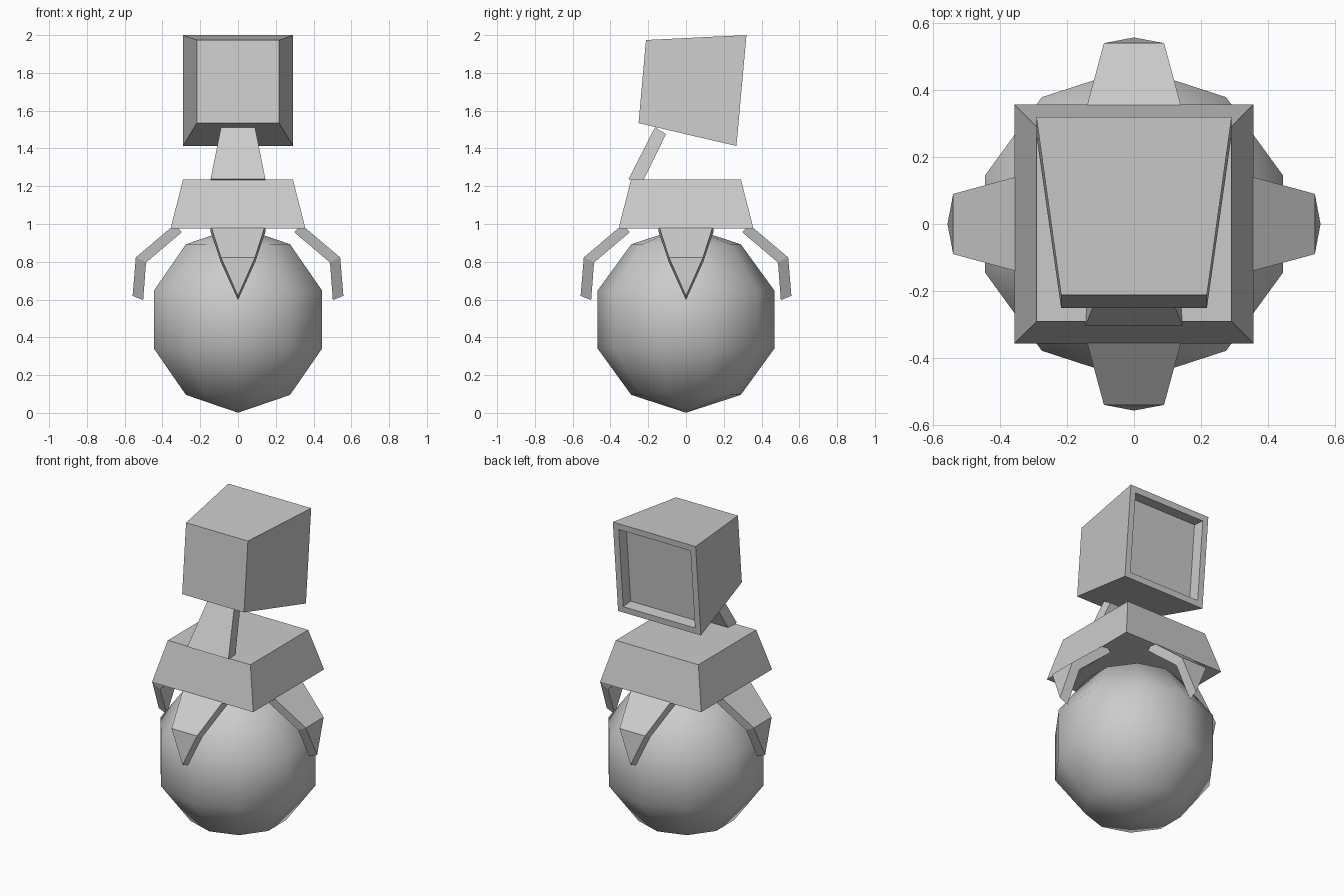
import bpy, bmesh
from math import pi
from mathutils import Matrix

if "Cube" in bpy.data.objects:
    bpy.data.objects.remove(bpy.data.objects["Cube"])


def finish(name, bm):
    bmesh.ops.remove_doubles(bm, verts=bm.verts, dist=1e-4)
    bmesh.ops.recalc_face_normals(bm, faces=bm.faces)
    me = bpy.data.meshes.new(name)
    bm.to_mesh(me)
    bm.free()
    ob = bpy.data.objects.new(name, me)
    bpy.context.collection.objects.link(ob)
    return ob


def loft(rings):
    """Skin a list of four-cornered rings and cap both ends."""
    bm = bmesh.new()
    loops = [[bm.verts.new(p) for p in ring] for ring in rings]
    for a, b in zip(loops, loops[1:]):
        for i in range(4):
            j = (i + 1) % 4
            bm.faces.new((a[i], a[j], b[j], b[i]))
    bm.faces.new(loops[0])
    bm.faces.new(loops[-1])
    return bm


def plate(stations):
    """Thick strip: each station is (half width, outer (y, z), inner (y, z))."""
    return loft([[(-w, *o), (w, *o), (w, *i), (-w, *i)] for w, o, i in stations])


# Ball: coarse smooth sphere
bm = bmesh.new()
bmesh.ops.create_uvsphere(bm, u_segments=10, v_segments=5, radius=0.493,
                          matrix=Matrix.Translation((0, 0, 0.494)) @ Matrix.Rotation(pi / 2, 4, 'Z'))
# keep one column of vertices on the y axis
if max(v.co.y for v in bm.verts) < max(v.co.x for v in bm.verts):
    bmesh.ops.rotate(bm, verts=bm.verts, matrix=Matrix.Rotation(pi / 2, 3, 'Z'))
ball = finish("ball", bm)
for p in ball.data.polygons:
    p.use_smooth = True

# Body: tapered block
finish("body", loft([[(-w, -w, z), (w, -w, z), (w, w, z), (-w, w, z)]
                     for w, z in ((0.357, 0.976), (0.291, 1.235))]))

# Four bent claws, each ending in a point
claw = [(0.145, (-0.338, 0.995), (-0.297, 0.957)),
        (0.09, (-0.541, 0.823), (-0.487, 0.796)),
        (0.0, (-0.558, 0.62), (-0.502, 0.597))]
for k, side in enumerate(("front", "right", "back", "left")):
    bm = plate(claw)
    bmesh.ops.remove_doubles(bm, verts=bm.verts, dist=1e-4)
    bmesh.ops.rotate(bm, verts=bm.verts, matrix=Matrix.Rotation(k * pi / 2, 3, 'Z'))
    finish(side + "_claw", bm)

# Neck: leaning tapered plate
finish("neck", plate([(0.145, (-0.304, 1.238), (-0.238, 1.205)),
                      (0.09, (-0.164, 1.512), (-0.106, 1.476))]))

# Head: wedge-like box with a recessed screen at the back
bm = loft([[(-w, *t), (w, *t), (w, *b), (-w, *b)]
           for w, t, b in ((0.218, (-0.212, 1.974), (-0.251, 1.534)),
                           (0.292, (0.32, 2.0), (0.267, 1.413)))])
bmesh.ops.recalc_face_normals(bm, faces=bm.faces)
screen = max(bm.faces, key=lambda f: f.calc_center_median().y)
bmesh.ops.inset_individual(bm, faces=[screen], thickness=0.055)
n = screen.normal.copy()
screen = bmesh.ops.extrude_discrete_faces(bm, faces=[screen])["faces"][0]
bmesh.ops.translate(bm, verts=screen.verts, vec=n * -0.075)
finish("head", bm)
